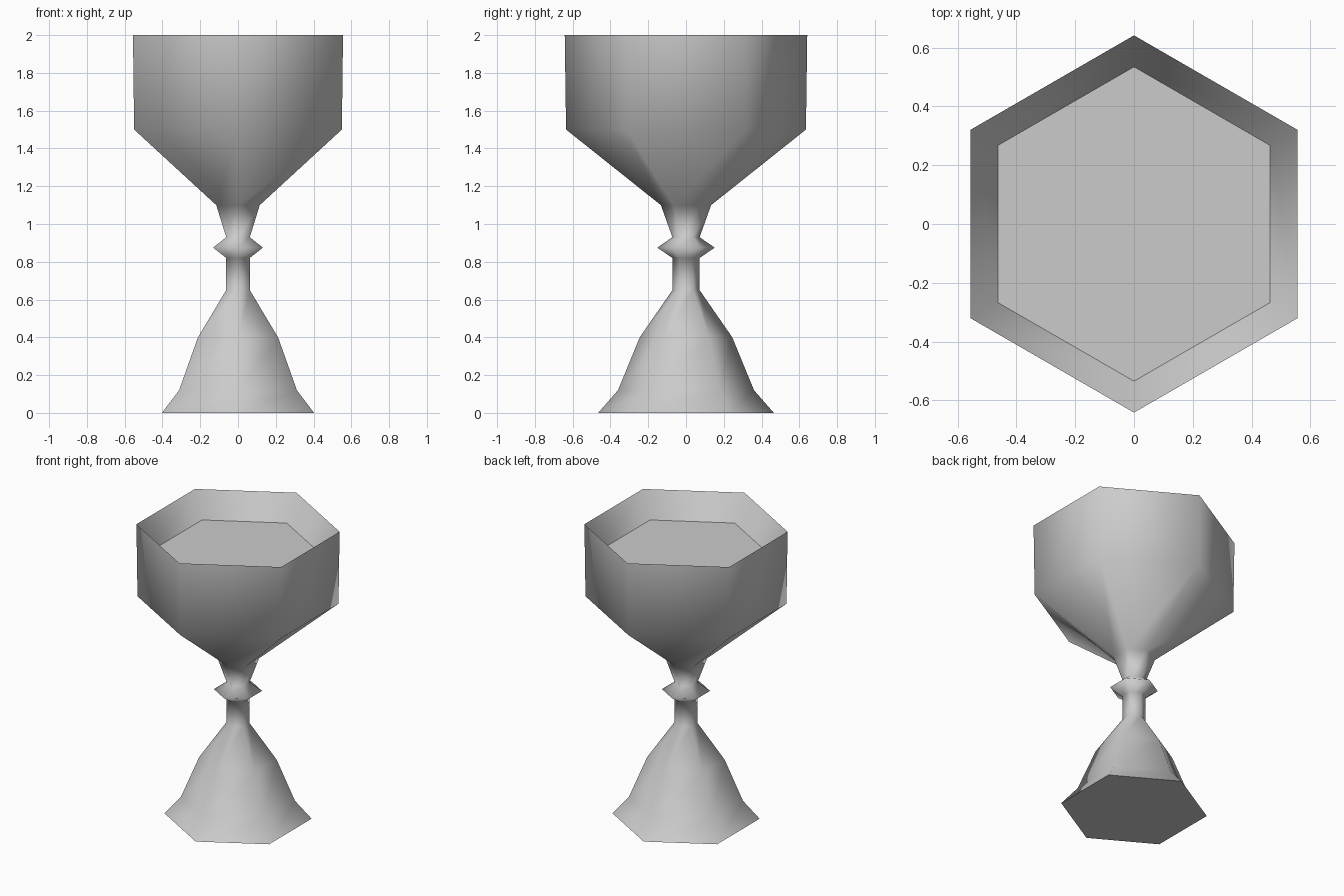
import bpy, bmesh, math

cube = bpy.data.objects.get("Cube")
if cube:
    bpy.data.objects.remove(cube, do_unlink=True)

SIDES = 6


def material(name, rgb):
    mat = bpy.data.materials.new(name)
    mat.use_nodes = True
    colour = (*rgb, 1.0)
    mat.diffuse_color = colour
    mat.node_tree.nodes["Principled BSDF"].inputs["Base Color"].default_value = colour
    return mat


def ring(bm, radius, z):
    """Hexagon of vertices with corners on the front and back."""
    angles = [math.pi / 2 + i * math.tau / SIDES for i in range(SIDES)]
    return [bm.verts.new((radius * math.cos(a), radius * math.sin(a), z)) for a in angles]


def lathe(name, profile, mat, sharp=(), cap_start=False, cap_end=False):
    """Turn (radius, height) points into a six-sided body; rings in sharp stay crisp."""
    bm = bmesh.new()
    rings = [ring(bm, r, z) for r, z in profile]
    for low, high in zip(rings, rings[1:]):
        for i in range(SIDES):
            j = (i + 1) % SIDES
            bm.faces.new((low[i], low[j], high[j], high[i]))
    if cap_start:
        bm.faces.new(rings[0][::-1])
    if cap_end:
        bm.faces.new(rings[-1])
    for face in bm.faces:
        face.smooth = True
    for index in sharp:
        loop = rings[index]
        for i in range(SIDES):
            edge = bm.edges.get((loop[i], loop[(i + 1) % SIDES]))
            edge.smooth = False
    mesh = bpy.data.meshes.new(name)
    bm.to_mesh(mesh)
    bm.free()
    mesh.materials.append(mat)
    obj = bpy.data.objects.new(name, mesh)
    bpy.context.collection.objects.link(obj)
    return obj


grey = material("plain grey", (0.6, 0.6, 0.6))

# Foot, stem, knop and bowl, then over the rim to the sunken inner floor
goblet_profile = [
    (0.465, 0.0), (0.36, 0.12), (0.245, 0.40), (0.072, 0.65),   # foot
    (0.072, 0.82), (0.152, 0.875), (0.072, 0.93),               # stem and knop
    (0.133, 1.10), (0.635, 1.50), (0.642, 2.0),                 # bowl
    (0.535, 1.83),                                              # inner wall
]
last = len(goblet_profile) - 1
lathe("goblet", goblet_profile, grey, sharp=(0, last - 1, last),
      cap_start=True, cap_end=True)
